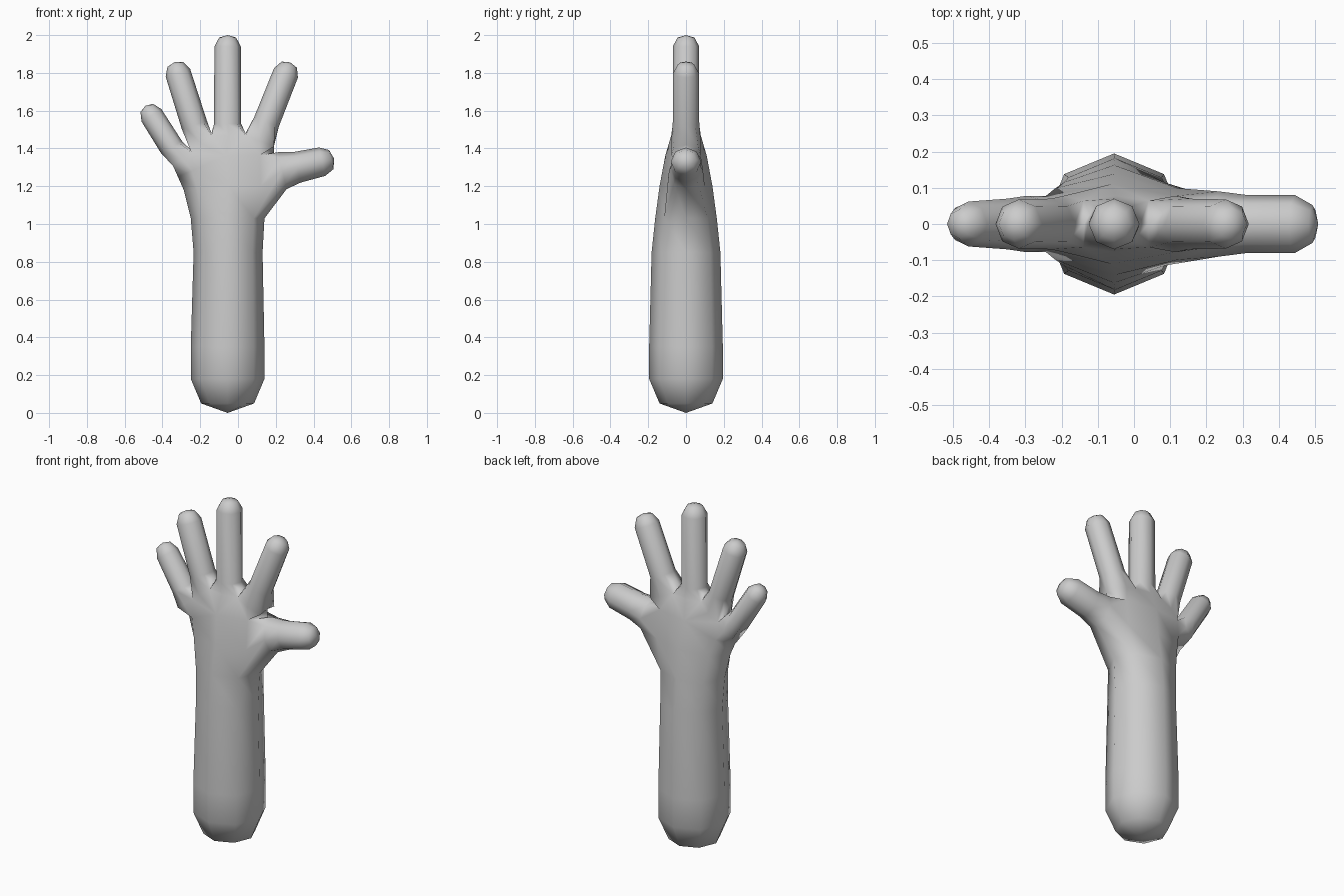
import bpy, bmesh, math
from mathutils import Vector

if "Cube" in bpy.data.objects:
    bpy.data.objects.remove(bpy.data.objects["Cube"])

bm = bmesh.new()
N = 8


def vert(x, y, z):
    return bm.verts.new((x, y, z))


def bridge(a, b):
    """Quads between two closed rings of equal length."""
    n = len(a)
    for i in range(n):
        bm.faces.new((a[i], a[(i + 1) % n], b[(i + 1) % n], b[i]))


def fan(ring, tip):
    for i in range(len(ring)):
        bm.faces.new((ring[i], ring[(i + 1) % len(ring)], tip))


def arm_ring(xl, xr, ry, zl, zc, zr):
    """Octagon starting at +x, passing the front; height varies from left to right."""
    ring = []
    for i in range(N):
        c, s = math.cos(i * math.tau / N), math.sin(i * math.tau / N)
        z = zc + (zr - zc) * max(c, 0) + (zl - zc) * max(-c, 0)
        ring.append(vert((xl + xr) / 2 + (xr - xl) / 2 * c, -ry * s, z))
    return ring


def digit(base, end, direction, stations, cap):
    """Tube from a base ring: stations are (distance before end, radius, depth)."""
    d = Vector((direction[0], 0, direction[1])).normalized()
    u = Vector((d.z, 0, -d.x))
    end = Vector((end[0], 0, end[1]))
    ring = base
    for back, r, depth in stations + [(-cap[0], cap[1], cap[1])]:
        c = end - d * back
        new = []
        for i in range(N):
            a = i * math.tau / N
            p = c + u * (r * math.cos(a)) + Vector((0, -depth * math.sin(a), 0))
            new.append(bm.verts.new(p))
        bridge(ring, new)
        ring = new
    fan(ring, bm.verts.new(end + d * cap[2]))


# Forearm and palm: left x, right x, depth, left z, middle z, right z
levels = [(-0.195, 0.085, 0.14, 0.05, 0.05, 0.05),
          (-0.25, 0.14, 0.195, 0.18, 0.18, 0.18),
          (-0.25, 0.14, 0.195, 0.35, 0.35, 0.35),
          (-0.235, 0.13, 0.182, 0.85, 0.85, 0.85),
          (-0.25, 0.14, 0.163, 1.03, 1.03, 1.03),
          (-0.287, 0.19, 0.14, 1.18, 1.2, 1.2),
          (-0.318, 0.19, 0.11, 1.25, 1.36, 1.365)]
rings = [arm_ring(*lv) for lv in levels]
fan(rings[0][::-1], vert(-0.055, 0, 0))
for a, b in zip(rings, rings[1:]):
    bridge(a, b)

# Thumb grows from the opening around the right-hand palm vertex
low, mid, top = rings[4:7]
bmesh.ops.delete(bm, geom=[mid[0]], context='VERTS')
thumb_base = [low[0], low[1], mid[1], top[1], top[0], top[7], mid[7], low[7]]
digit(thumb_base, (0.445, 1.33), (0.97, 0.22),
      [(0.215, 0.10, 0.09), (0.135, 0.083, 0.08), (0, 0.077, 0.08)],
      (0.05, 0.052, 0.066))

# Webs between the fingers, each with front, middle and back vertices
webs = []
for x, z in [(-0.345, 1.32), (-0.247, 1.39), (-0.14, 1.48), (0.04, 1.48), (0.19, 1.42)]:
    webs.append([vert(x, -0.064, z - 0.01), vert(x, 0, z), vert(x, 0.064, z - 0.01)])

# Fingers: shaft end, direction, shaft length, radius
fingers = [((-0.458, 1.575), (-0.53, 0.84), 0.20, 0.062),
           ((-0.318, 1.80), (-0.30, 0.95), 0.29, 0.068),
           ((-0.055, 1.94), (0, 1), 0.41, 0.07),
           ((0.254, 1.80), (0.37, 0.93), 0.28, 0.068)]
knuckles = []
for i, (end, d, length, r) in enumerate(fingers):
    L, R = webs[i], webs[i + 1]
    x = (L[0].co.x + R[0].co.x) / 2
    z = (L[0].co.z + R[0].co.z) / 2
    f, b = vert(x, -0.078, z), vert(x, 0.078, z)
    knuckles.append((f, b))
    base = [R[1], R[0], f, L[0], L[1], L[2], b, R[2]]
    digit(base, end, d, [(length, r + 0.002, 0.07), (0, r, r)], (0.047, 0.64 * r, 0.06))

# Join the palm to the finger bases with a strip on the front and on the back
for side in (0, 1):
    w = 2 * side
    upper = [webs[0][1]]
    for i in range(4):
        upper += [webs[i][w], knuckles[i][side]]
    upper += [webs[4][w], webs[4][1]]
    lower = [top[4], top[3], top[2], top[1], top[0]]
    if side:
        lower = [top[4], top[5], top[6], top[7], top[0]]
    match = [0, 1, 5, 9, 10]
    for k in range(4):
        p, q = lower[k], lower[k + 1]
        span = upper[match[k]:match[k + 1] + 1]
        if len(span) == 2:
            bm.faces.new((p, q, span[1], span[0]))
            continue
        half = len(span) // 2
        for j in range(len(span) - 1):
            bm.faces.new((p if j < half else q, span[j + 1], span[j]))
        bm.faces.new((p, q, span[half]))

bmesh.ops.recalc_face_normals(bm, faces=bm.faces[:])
mesh = bpy.data.meshes.new("forearm_and_hand")
bm.to_mesh(mesh)
bm.free()
mesh.polygons.foreach_set("use_smooth", [True] * len(mesh.polygons))
hand = bpy.data.objects.new("forearm_and_hand", mesh)
bpy.context.collection.objects.link(hand)

# Plain grey surface
grey = bpy.data.materials.new("light_grey")
grey.diffuse_color = (0.6, 0.6, 0.6, 1)
grey.use_nodes = True
grey.node_tree.nodes["Principled BSDF"].inputs["Base Color"].default_value = grey.diffuse_color
mesh.materials.append(grey)
